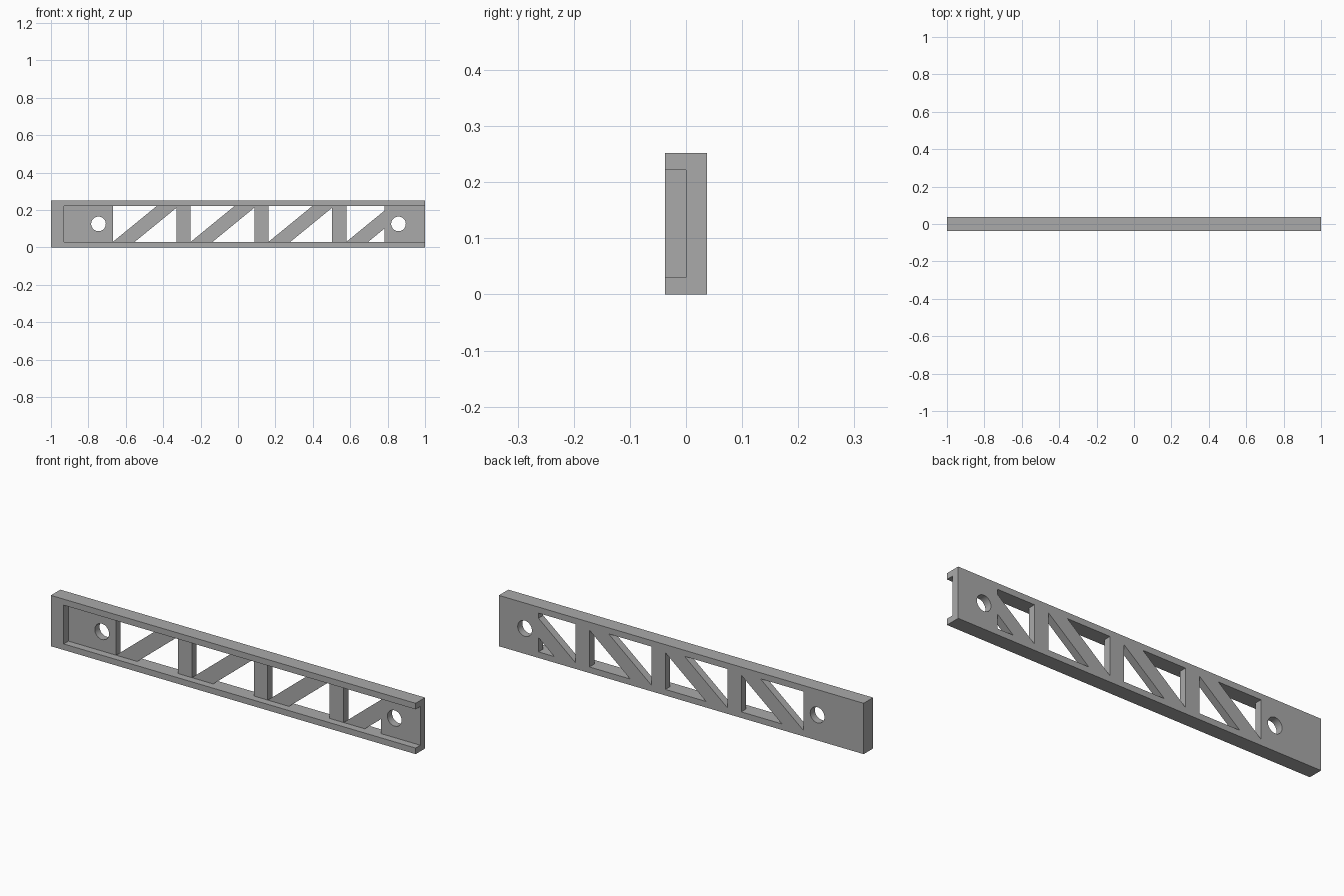
import bpy
import math

default = bpy.data.objects.get("Cube")
if default:
    bpy.data.objects.remove(default, do_unlink=True)

HALF_D = 0.037            # half depth of the beam
HEIGHT = 0.252
LOW, HIGH = 0.03, 0.222   # inner edges of the flanges
MID = HEIGHT / 2

grey = bpy.data.materials.new("plain grey")
grey.use_nodes = True
colour = (0.4, 0.4, 0.4, 1)
grey.diffuse_color = colour
grey.node_tree.nodes["Principled BSDF"].inputs["Base Color"].default_value = colour


def prism(name, outline, y0, y1):
    """Extrude an x-z outline (counter-clockwise from the front) from y0 to y1."""
    n = len(outline)
    verts = [(x, y, z) for y in (y0, y1) for x, z in outline]
    faces = [tuple(range(n)), tuple(reversed(range(n, 2 * n)))]
    faces += [(i, i + n, (i + 1) % n + n, (i + 1) % n) for i in range(n)]
    mesh = bpy.data.meshes.new(name)
    mesh.from_pydata(verts, [], faces)
    mesh.materials.append(grey)
    obj = bpy.data.objects.new(name, mesh)
    bpy.context.collection.objects.link(obj)
    return obj


def box(x0, x1, z0, z1):
    return [(x0, z0), (x1, z0), (x1, z1), (x0, z1)]


def cut(target, outline, y0=-0.1, y1=0.1):
    """Subtract a prism from the target and discard the cutter."""
    cutter = prism("cutter", outline, y0, y1)
    cutter.hide_render = True
    mod = target.modifiers.new("cut", "BOOLEAN")
    mod.operation, mod.solver, mod.object = "DIFFERENCE", "EXACT", cutter
    bpy.context.view_layer.objects.active = target
    bpy.ops.object.modifier_apply(modifier=mod.name)
    bpy.data.objects.remove(cutter, do_unlink=True)


beam = prism("truss_beam", box(-1, 1, 0, HEIGHT), -HALF_D, HALF_D)

# Channel in the front, open at the left end
cut(beam, box(-0.93, 1.1, LOW, HIGH), -0.1, 0)

# Round bolt holes
for cx in (-0.746, 0.858):
    ring = [math.tau * i / 48 for i in range(48)]
    cut(beam, [(cx + 0.039 * math.cos(a), MID + 0.039 * math.sin(a)) for a in ring])

# Triangular openings either side of each diagonal brace
RUN, BRACE = 0.235, 0.117
rise = (HIGH - LOW) / RUN
for bay in range(3):
    x0 = -0.669 + 0.416 * bay
    x1 = x0 + 0.34
    cut(beam, [(x0, LOW), (x0 + RUN, HIGH), (x0, HIGH)])
    cut(beam, [(x0 + BRACE, LOW), (x1, LOW), (x1, LOW + rise * (x1 - x0 - BRACE))])

# Short last bay, cut off by the end plate
x0, x1 = 0.579, 0.783
cut(beam, [(x0, LOW), (x1, LOW + rise * (x1 - x0)), (x1, HIGH), (x0, HIGH)])
cut(beam, [(x0 + BRACE, LOW), (x1, LOW), (x1, LOW + rise * (x1 - x0 - BRACE))])

# Flat faces, smooth only around the bolt holes
bpy.ops.object.select_all(action="DESELECT")
beam.select_set(True)
bpy.context.view_layer.objects.active = beam
bpy.ops.object.shade_smooth_by_angle(angle=math.radians(20))
